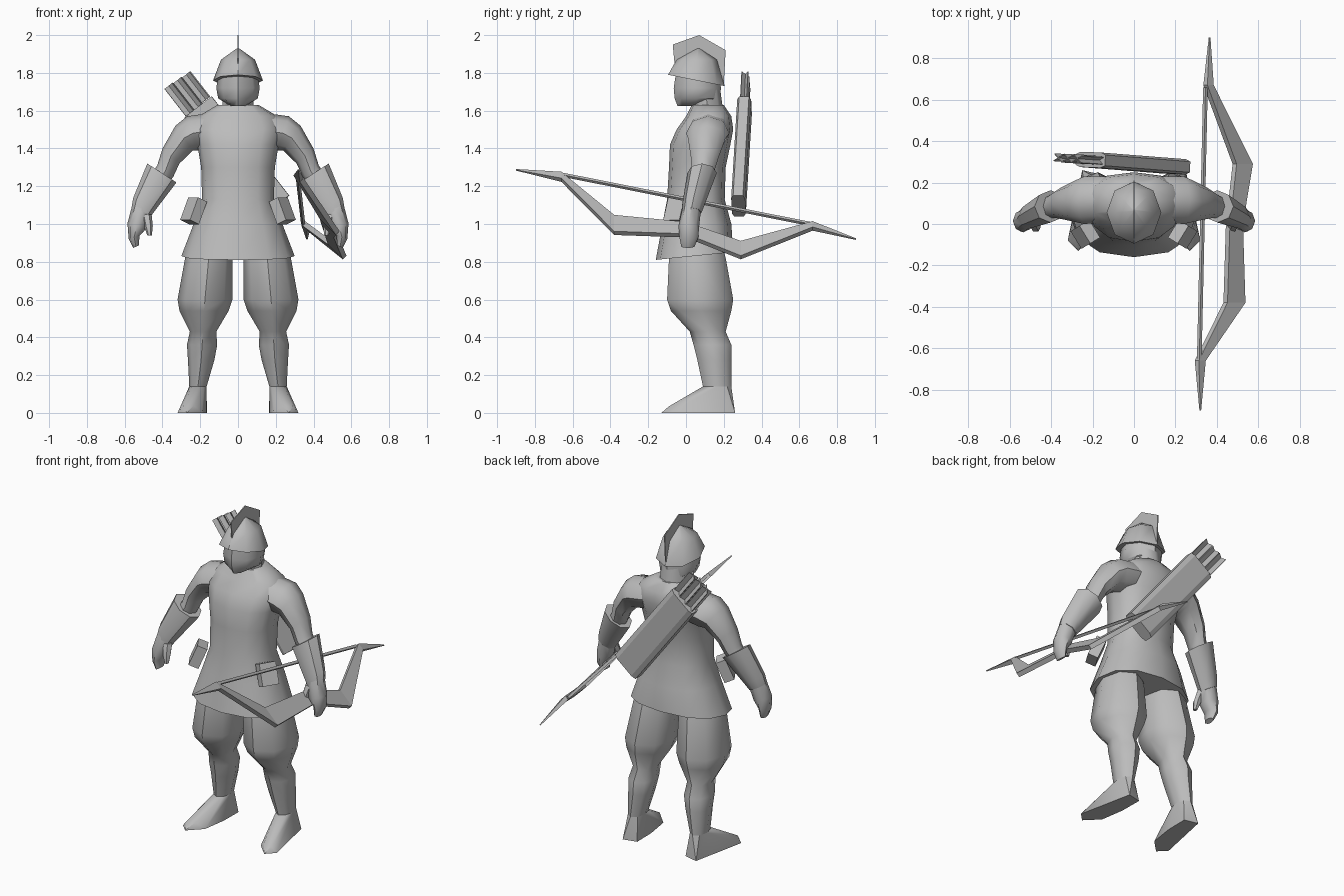
import bpy, bmesh, math
from mathutils import Vector, Matrix

cube = bpy.data.objects.get("Cube")
if cube:
    bpy.data.objects.remove(cube, do_unlink=True)

grey = bpy.data.materials.new("plain_grey")
grey.use_nodes = True
grey.diffuse_color = (0.5, 0.5, 0.5, 1)
grey.node_tree.nodes["Principled BSDF"].inputs["Base Color"].default_value = (0.5, 0.5, 0.5, 1)


def finish(name, bm, smooth=45):
    """Turn a bmesh into a shaded grey object."""
    bmesh.ops.recalc_face_normals(bm, faces=bm.faces[:])
    mesh = bpy.data.meshes.new(name)
    bm.to_mesh(mesh)
    bm.free()
    mesh.materials.append(grey)
    obj = bpy.data.objects.new(name, mesh)
    bpy.context.collection.objects.link(obj)
    if smooth:
        bpy.ops.object.select_all(action='DESELECT')
        obj.select_set(True)
        bpy.context.view_layer.objects.active = obj
        bpy.ops.object.shade_smooth_by_angle(angle=math.radians(smooth))
    return obj


def skin(bm, rings):
    """Bridge equal rings of points and cap both ends."""
    loops = [[bm.verts.new(p) for p in ring] for ring in rings]
    n = len(loops[0])
    for a, b in zip(loops, loops[1:]):
        for i in range(n):
            j = (i + 1) % n
            bm.faces.new((a[i], a[j], b[j], b[i]))
    bm.faces.new(loops[0])
    bm.faces.new(loops[-1])


def ring(x, y, z, rx, ry, tilt=0, n=8, power=1.0):
    """Oval ring, tilted about the y axis."""
    t, pts = math.radians(tilt), []
    for i in range(n):
        a = 2 * math.pi * i / n
        c, s = math.cos(a), math.sin(a)
        u = math.copysign(abs(c) ** power, c) * rx
        v = math.copysign(abs(s) ** power, s) * ry
        pts.append(Vector((x + u * math.cos(t), y + v, z + u * math.sin(t))))
    return pts


def body(name, levels, shear=None, **kw):
    """Centred loft from (z, half width, front y, back y) levels."""
    bm = bmesh.new()
    skin(bm, [ring(0, (f + b) / 2, z, w, (b - f) / 2, **kw) for z, w, f, b in levels])
    if shear:
        limit, slope, pivot = shear
        for v in bm.verts:
            if v.co.z < limit:
                v.co.z += slope * (v.co.y - pivot)
    return finish(name, bm)


def limb(name, side, rings, n=8):
    bm = bmesh.new()
    skin(bm, [ring(*r, n=n) for r in rings])
    bm.transform(Matrix.Diagonal((side, 1, 1, 1)))
    return finish(name, bm)


def plank(name, stations, wide, thick):
    """Rectangular bar through (point, half width) stations."""
    bm = bmesh.new()
    skin(bm, [[Vector(p) + wide * w * i + thick * min(w, 0.014) * j
               for i, j in ((1, 1), (-1, 1), (-1, -1), (1, -1))] for p, w in stations])
    return finish(name, bm, 0)


def block(name, centre, axes, size):
    """Box with its own axes (columns) and full sizes."""
    bm = bmesh.new()
    bmesh.ops.create_cube(bm, size=1)
    bm.transform(Matrix.Diagonal((*size, 1)))
    bm.transform(Matrix.Translation(centre) @ axes.to_4x4())
    return finish(name, bm, 0)


# Tunic with flared skirt and rounded shoulders
body("tunic", [(0.83, 0.3, -0.16, 0.25), (1.0, 0.235, -0.125, 0.24),
               (1.13, 0.19, -0.1, 0.205), (1.3, 0.195, -0.09, 0.21),
               (1.42, 0.215, -0.085, 0.235), (1.5, 0.24, -0.05, 0.25),
               (1.57, 0.21, 0, 0.24), (1.63, 0.11, 0.03, 0.2)],
     shear=(0.9, 0.1, 0.04), n=12, power=0.85)

# Neck, face and helmet
body("neck", [(1.58, 0.085, 0.03, 0.2), (1.72, 0.08, 0.03, 0.18)])
body("head", [(1.625, 0.04, -0.045, 0.13), (1.665, 0.105, -0.06, 0.18),
              (1.72, 0.115, -0.065, 0.185), (1.82, 0.1, -0.05, 0.17)])
body("helmet", [(1.76, 0.132, -0.095, 0.205), (1.87, 0.09, -0.05, 0.165),
                (1.93, 0.006, 0.06, 0.072)], shear=(1.8, -0.2, 0.055))

# Helmet crest, a thin upright plate
bm = bmesh.new()
crest = [(-0.06, 1.84), (-0.07, 1.95), (0.07, 2.0), (0.21, 1.92), (0.2, 1.74),
         (0.15, 1.88), (0.065, 1.92)]
skin(bm, [[Vector((x, y, z)) for y, z in crest] for x in (-0.003, 0.003)])
finish("helmet_crest", bm, 0)

for side, label in ((1, "left"), (-1, "right")):
    # Baggy trousers running into the boots
    limb(label + "_leg", side, [
        (0.15, 0.06, 0.9, 0.11, 0.13), (0.155, 0.06, 0.82, 0.125, 0.15),
        (0.175, 0.075, 0.6, 0.145, 0.175), (0.18, 0.08, 0.54, 0.13, 0.16),
        (0.185, 0.115, 0.43, 0.07, 0.095), (0.19, 0.14, 0.36, 0.08, 0.1),
        (0.195, 0.15, 0.28, 0.07, 0.09), (0.212, 0.165, 0.14, 0.046, 0.075),
        (0.212, 0.17, 0.05, 0.04, 0.065)])

    # Foot turned outwards
    bm = bmesh.new()
    sole = [(0.165, 0.24), (0.25, 0.26), (0.275, 0.1), (0.32, -0.08),
            (0.27, -0.13), (0.19, -0.05), (0.167, 0.1)]
    upper = [(0.29, -0.09, 0.035), (0.235, -0.08, 0.04), (0.225, 0.04, 0.1)]
    points = [(x, y, 0) for x, y in sole] + upper
    points += ring(0.212, 0.165, 0.14, 0.046, 0.075)
    for p in points:
        bm.verts.new(p)
    bmesh.ops.convex_hull(bm, input=bm.verts[:])
    bm.transform(Matrix.Diagonal((side, 1, 1, 1)))
    finish(label + "_foot", bm, 40)

    # Upper arm, flared cuff, hand and thumb
    limb(label + "_upper_arm", side, [
        (0.12, 0.12, 1.5, 0.09, 0.11, 85), (0.24, 0.115, 1.48, 0.095, 0.115, 72),
        (0.285, 0.11, 1.455, 0.08, 0.1, 55), (0.355, 0.1, 1.36, 0.06, 0.075, 42),
        (0.385, 0.09, 1.28, 0.052, 0.06, 35), (0.42, 0.08, 1.23, 0.05, 0.055, 33)])
    limb(label + "_cuff", side, [
        (0.403, 0.085, 1.27, 0.092, 0.078, 33), (0.497, 0.04, 1.105, 0.067, 0.06, 31),
        (0.515, 0.03, 1.06, 0.055, 0.052, 28)])
    limb(label + "_hand", side, [
        (0.51, 0.03, 1.08, 0.055, 0.05, 28), (0.535, 0.015, 0.99, 0.052, 0.055, 15),
        (0.55, 0.015, 0.93, 0.03, 0.05, -15), (0.54, 0.01, 0.88, 0.016, 0.035, -25)])
    limb(label + "_thumb", side, [
        (0.485, 0.01, 1.05, 0.028, 0.028), (0.475, -0.015, 0.99, 0.024, 0.025),
        (0.468, -0.025, 0.94, 0.012, 0.014)], n=6)

    # Belt pouch leaning outwards with the skirt
    turn = Matrix.Rotation(-side * 0.55, 3, 'Z') @ Matrix.Rotation(-side * 0.4, 3, 'Y')
    block(label + "_pouch", (side * 0.235, -0.05, 1.07), turn, (0.06, 0.1, 0.13))

# Quiver slung across the back
along = Vector((-0.615, 0.04, 0.79)).normalized()
across = Vector((0.79, -0.03, 0.615))
across = (across - along * across.dot(along)).normalized()
out = along.cross(across)
low, high = Vector((0.2, 0.278, 1.095)), Vector((-0.21, 0.31, 1.62))
bm = bmesh.new()
outline = [(-1, 0.7), (-0.7, 1), (0.7, 1), (1, 0.7), (1, -0.7), (0.7, -1), (-0.7, -1), (-1, -0.7)]
skin(bm, [[p + across * u * 0.09 + out * v * 0.037 for u, v in outline] for p in (low, high)])
finish("quiver", bm, 0)

# Arrow feathers, crossed thin vanes
frame = Matrix((across, out, along)).transposed()
for i, offset in enumerate((-0.055, 0, 0.055)):
    centre = high + across * offset + along * 0.09
    for k, angle in enumerate((0.5, -0.7)):
        block(f"arrow_{i}_vane_{k}", centre, frame @ Matrix.Rotation(angle, 3, 'Z'),
              (0.062, 0.004, 0.19 - 0.01 * i))

# Bow with recurved limbs, held in the left hand
wide, thick = Vector((0.7, 0, -0.7)), Vector((0.7, 0, 0.7))
plank("bow", [((0.32, -0.9, 1.287), 0.003), ((0.32, -0.66, 1.25), 0.024),
              ((0.485, -0.38, 0.995), 0.062), ((0.485, 0, 0.97), 0.045),
              ((0.525, 0.29, 0.862), 0.056), ((0.36, 0.67, 0.99), 0.022),
              ((0.365, 0.9, 0.92), 0.003)], wide, thick)
plank("bow_string", [((0.315, -0.66, 1.262), 0.008), ((0.345, 0.66, 1.0), 0.008)],
      wide, thick)
